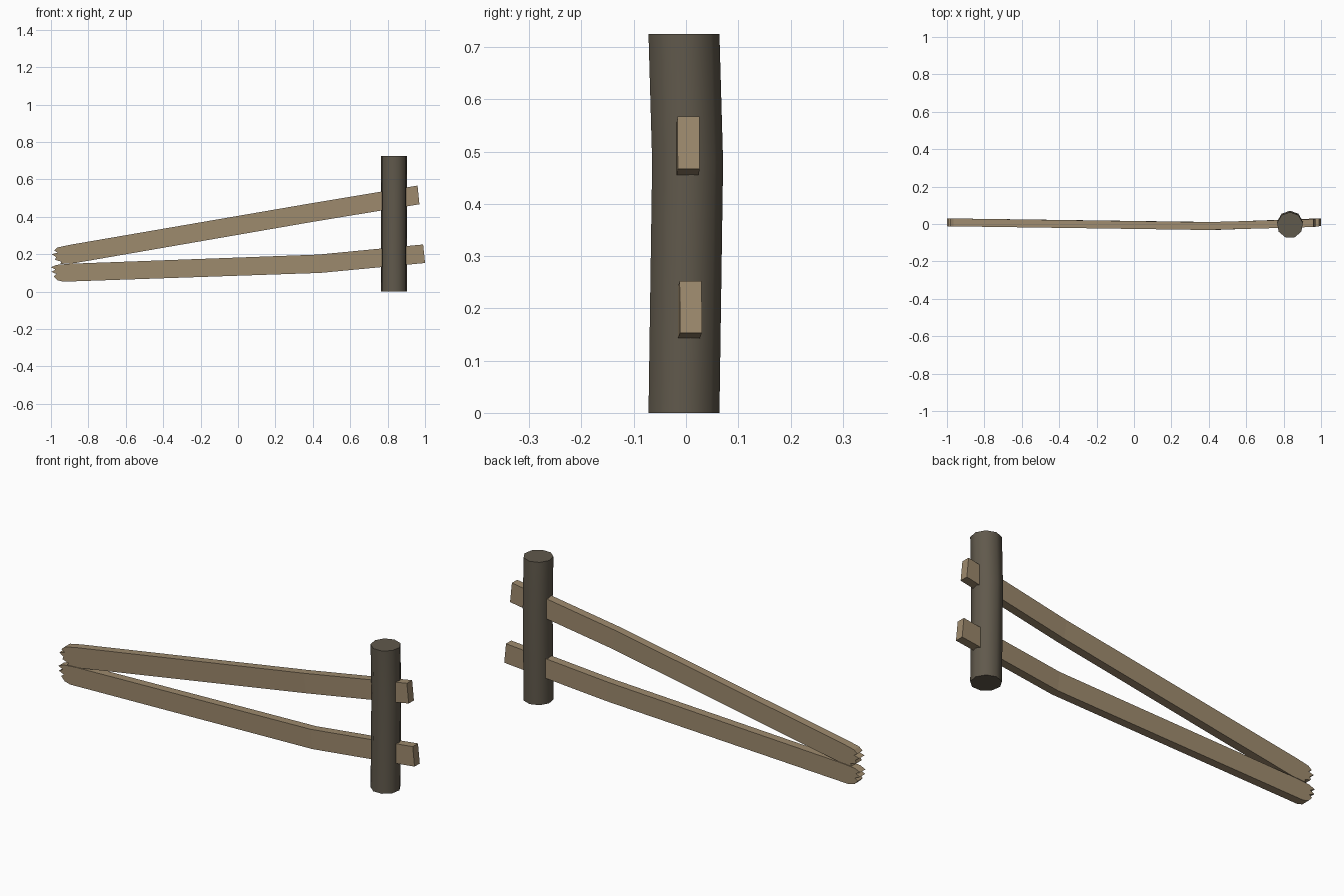
import bpy, bmesh, math

if "Cube" in bpy.data.objects:
    bpy.data.objects.remove(bpy.data.objects["Cube"])


def material(name, rgb):
    m = bpy.data.materials.new(name)
    m.diffuse_color = (*rgb, 1)
    m.use_nodes = True
    m.node_tree.nodes["Principled BSDF"].inputs["Base Color"].default_value = m.diffuse_color
    return m


def finish(name, bm, mat):
    bmesh.ops.recalc_face_normals(bm, faces=bm.faces[:])
    me = bpy.data.meshes.new(name)
    bm.to_mesh(me)
    bm.free()
    me.materials.append(mat)
    ob = bpy.data.objects.new(name, me)
    bpy.context.collection.objects.link(ob)
    return ob


post_wood = material("dark weathered wood", (0.118, 0.100, 0.072))
rail_wood = material("pale split wood", (0.34, 0.255, 0.155))

# Post: nine-sided log with a slight bow at mid height
bm = bmesh.new()
rings = []
for z, cy in ((0, -0.006), (0.48, 0.001), (0.725, -0.006)):
    rings.append([bm.verts.new((0.834 + 0.07 * math.cos(a), cy + 0.07 * math.sin(a), z))
                  for a in (math.pi / 2 + i * math.tau / 9 for i in range(9))])
for lo, hi in zip(rings, rings[1:]):
    for i in range(9):
        j = (i + 1) % 9
        bm.faces.new((lo[i], lo[j], hi[j], hi[i])).smooth = True
bm.faces.new(rings[0])
bm.faces.new(rings[-1])
for e in bm.edges:
    if any(not f.smooth for f in e.link_faces):
        e.smooth = False
finish("post", bm, post_wood)


def rail(name, broken, knee, end, y_left, y_knee, y_end, half=0.021):
    """Bent plank: broken = jagged outline top to bottom, knee/end = (top, bottom)."""
    bm = bmesh.new()
    outline = broken + [knee[1], end[1], end[0], knee[0]]
    n = len(broken)
    kx, ex = knee[0][0], end[0][0]

    def centre(x):
        if x < kx:
            return y_knee + (y_left - y_knee) * (kx - x) / (kx + 1)
        return y_knee + (y_end - y_knee) * (x - kx) / (ex - kx)

    sides = [[bm.verts.new((x, centre(x) + s * half, z)) for x, z in outline] for s in (-1, 1)]
    for v in sides:
        bm.faces.new(v[:n + 1] + [v[n + 3]])
        bm.faces.new(v[n:])
    front, back = sides
    for i in range(len(outline)):
        j = (i + 1) % len(outline)
        bm.faces.new((front[i], front[j], back[j], back[i]))
    return finish(name, bm, rail_wood)


# Upper rail, fallen at its splintered left end
rail("upper_rail",
     [(-0.90, 0.25), (-0.965, 0.236), (-0.983, 0.22), (-0.965, 0.208), (-0.995, 0.20),
      (-0.972, 0.184), (-0.978, 0.170), (-0.945, 0.160), (-0.95, 0.148), (-0.875, 0.152)],
     ((0.39, 0.472), (0.405, 0.374)), ((0.96, 0.567), (0.97, 0.467)), 0.009, -0.011, 0.005)

# Lower rail
rail("lower_rail",
     [(-0.90, 0.149), (-0.97, 0.143), (-1.0, 0.13), (-0.975, 0.118), (-0.998, 0.106),
      (-0.97, 0.094), (-0.985, 0.082), (-0.965, 0.061), (-0.935, 0.053)],
     ((0.43, 0.198), (0.44, 0.100)), ((0.99, 0.252), (1.0, 0.153)), 0.009, -0.011, 0.009)
